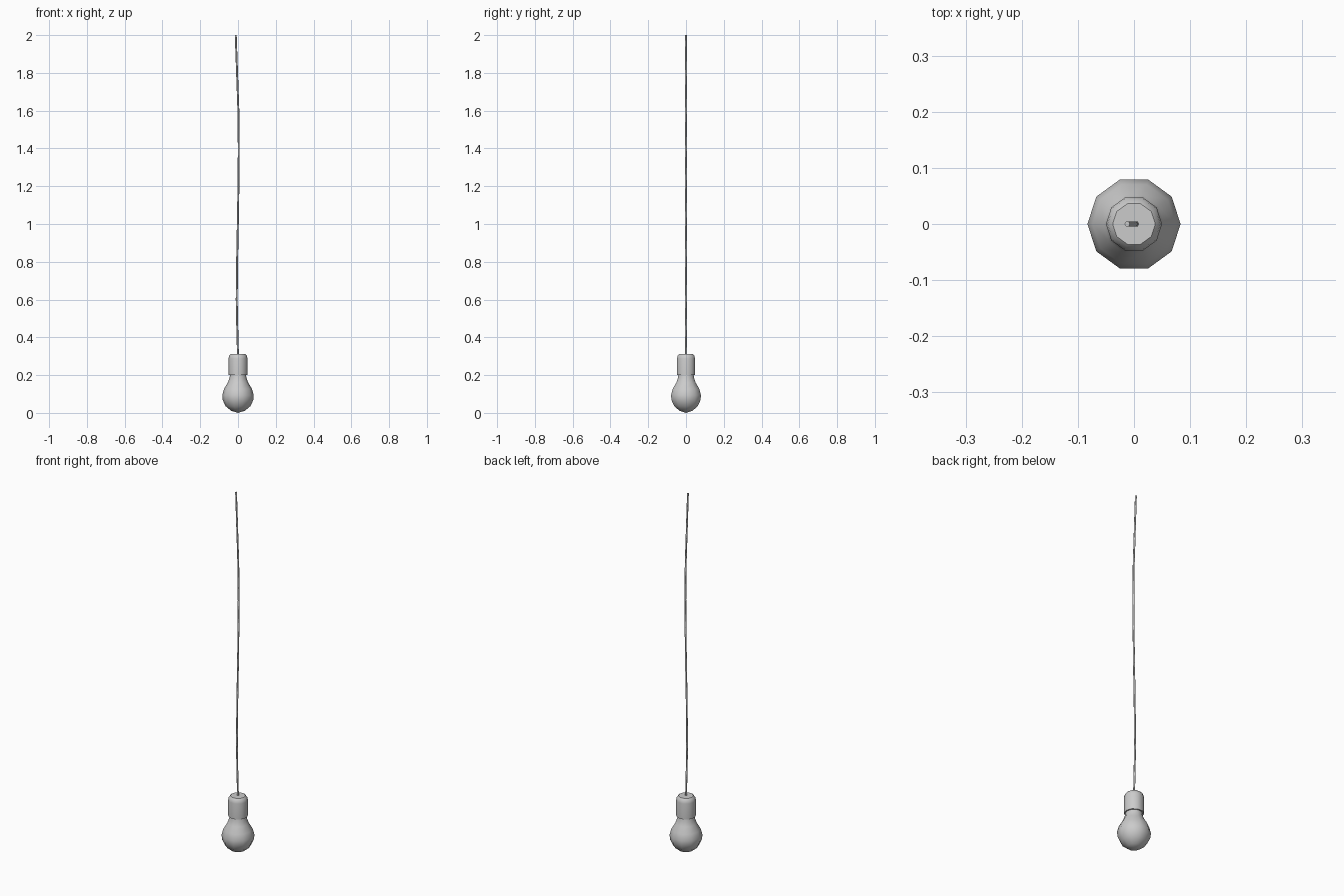
import bpy, math

if "Cube" in bpy.data.objects:
    bpy.data.objects.remove(bpy.data.objects["Cube"])


def lathe(name, profile, sides=10):
    """Revolve (radius, z) points around z; zero radius makes a pole."""
    verts, faces, rings = [], [], []
    for r, z in profile:
        n = 1 if r == 0 else sides
        rings.append([len(verts) + i for i in range(n)])
        for i in range(n):
            a = 2 * math.pi * i / sides
            verts.append((r * math.cos(a), r * math.sin(a), z))
    for lo, hi in zip(rings, rings[1:]):
        for i in range(sides):
            j = (i + 1) % sides
            loop = [lo[i % len(lo)], lo[j % len(lo)], hi[j % len(hi)], hi[i % len(hi)]]
            faces.append(list(dict.fromkeys(loop)))
    mesh = bpy.data.meshes.new(name)
    mesh.from_pydata(verts, [], faces)
    ob = bpy.data.objects.new(name, mesh)
    bpy.context.collection.objects.link(ob)
    return ob


def smooth(ob, angle):
    bpy.ops.object.select_all(action='DESELECT')
    ob.select_set(True)
    bpy.context.view_layer.objects.active = ob
    bpy.ops.object.shade_smooth_by_angle(angle=math.radians(angle))


# Glass bulb
bulb = lathe("bulb", [(0, 0), (0.036, 0.011), (0.066, 0.036), (0.081, 0.068),
                      (0.083, 0.094), (0.074, 0.127), (0.054, 0.160),
                      (0.045, 0.185), (0.042, 0.205), (0, 0.205)])
smooth(bulb, 60)

# Socket with chamfered top
socket = lathe("socket", [(0, 0.2), (0.05, 0.2), (0.05, 0.287),
                          (0.047, 0.302), (0.038, 0.312), (0, 0.312)])
smooth(socket, 40)

# Slightly wavy hanging cable
path = [(0, 0.30), (-0.004, 0.45), (-0.007, 0.6), (-0.004, 0.85), (0, 1.05),
        (0.003, 1.25), (0.004, 1.4), (0.002, 1.6), (-0.005, 1.8), (-0.012, 2.0)]
sides, radius = 6, 0.005
verts = [(x + radius * math.cos(math.tau * i / sides),
          radius * math.sin(math.tau * i / sides), z)
         for x, z in path for i in range(sides)]
faces = [(k * sides + i, k * sides + (i + 1) % sides,
          (k + 1) * sides + (i + 1) % sides, (k + 1) * sides + i)
         for k in range(len(path) - 1) for i in range(sides)]
faces += [tuple(reversed(range(sides))), tuple(range(len(verts) - sides, len(verts)))]
mesh = bpy.data.meshes.new("cable")
mesh.from_pydata(verts, [], faces)
cable = bpy.data.objects.new("cable", mesh)
bpy.context.collection.objects.link(cable)
smooth(cable, 65)
